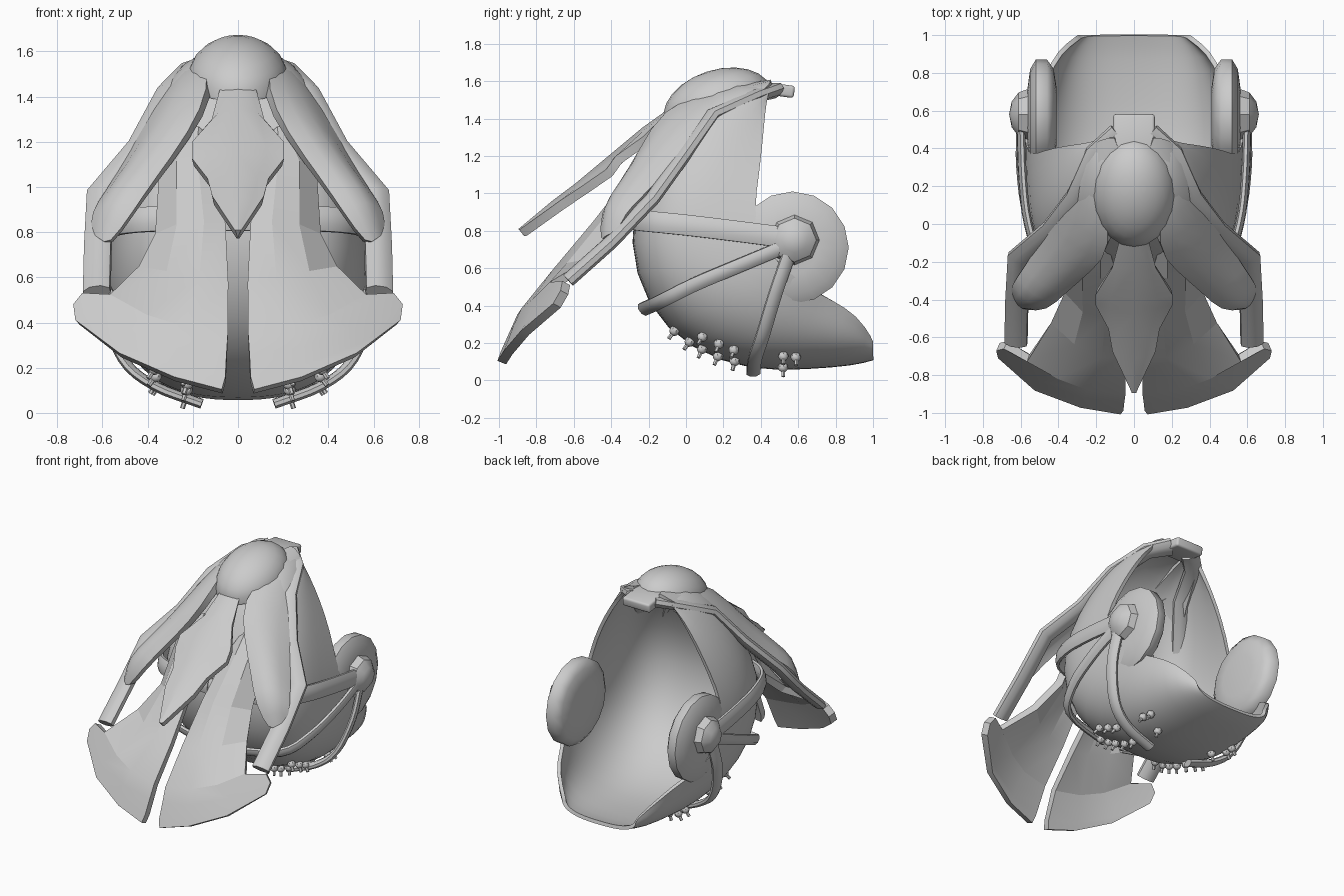
import bpy, bmesh, math
from mathutils import Vector, Matrix
from mathutils.bvhtree import BVHTree

cube = bpy.data.objects.get("Cube")
if cube:
    bpy.data.objects.remove(cube, do_unlink=True)

HEART = Vector((0, 0.3, 0.75))


def finish(name, bm, mirror=True, thick=0, smooth=0, bevel=0, angle=40):
    """Turn a bmesh into an object, apply its modifiers and shade it."""
    mesh = bpy.data.meshes.new(name)
    bm.to_mesh(mesh)
    bm.free()
    obj = bpy.data.objects.new(name, mesh)
    bpy.context.collection.objects.link(obj)
    if bevel:
        mod = obj.modifiers.new("Bevel", 'BEVEL')
        mod.width, mod.segments = bevel, 3
    if mirror:
        mod = obj.modifiers.new("Mirror", 'MIRROR')
        mod.merge_threshold = 0.002
    if smooth:
        mod = obj.modifiers.new("Subdivision", 'SUBSURF')
        mod.levels = mod.render_levels = smooth
    if thick:
        mod = obj.modifiers.new("Solidify", 'SOLIDIFY')
        mod.thickness, mod.offset = thick, 0
    bpy.ops.object.select_all(action='DESELECT')
    obj.select_set(True)
    bpy.context.view_layer.objects.active = obj
    bpy.ops.object.convert(target='MESH')
    bpy.ops.object.shade_smooth_by_angle(angle=math.radians(angle))
    return obj


def loft(rows, closed=False):
    """Skin a grid of points, row by row."""
    bm = bmesh.new()
    grid = [[bm.verts.new(p) for p in row] for row in rows]
    count = len(rows[0])
    for a, b in zip(grid, grid[1:]):
        for i in range(count if closed else count - 1):
            j = (i + 1) % count
            bm.faces.new((a[i], a[j], b[j], b[i]))
    if closed:
        bm.faces.new(grid[0][::-1])
        bm.faces.new(grid[-1])
    bmesh.ops.recalc_face_normals(bm, faces=bm.faces)
    return bm


def strap(points, width, depth, facing=None):
    """Sweep a flat eight-sided section along a path, facing out or a given way."""
    pts = [Vector(p) for p in points]
    rows = []
    for i, p in enumerate(pts):
        along = (pts[min(i + 1, len(pts) - 1)] - pts[max(i - 1, 0)]).normalized()
        out = Vector(facing) if facing else p - HEART
        out = (out - along * out.dot(along)).normalized()
        side = along.cross(out)
        turns = [math.tau * (k + 0.5) / 8 for k in range(8)]
        rows.append([p + side * math.cos(t) * width / 2 + out * math.sin(t) * depth / 2
                     for t in turns])
    return loft(rows, closed=True)


def smooth_path(points, steps=4):
    """Catmull-Rom interpolation of a short path."""
    p = [Vector(q) for q in points]
    p = [p[0] * 2 - p[1]] + p + [p[-1] * 2 - p[-2]]
    path = []
    for a, b, c, d in zip(p, p[1:], p[2:], p[3:]):
        for k in range(steps):
            t = k / steps
            path.append((b * 2 + (c - a) * t + (a * 2 - b * 5 + c * 4 - d) * t**2
                         + (b * 3 - a - c * 3 + d) * t**3) / 2)
    return path + [p[-2]]


# Shell sections: centre line (y, z), opening edge (y, z), half width, roundness
sections = [
    (.46, 1.57, .43, 1.52, .2, .8), (.25, 1.61, .42, 1.44, .27, .8),
    (.02, 1.5, .41, 1.3, .36, .7), (-.1, 1.3, .39, 1.1, .46, .6),
    (-.24, 1.03, .36, .9, .53, .55), (-.3, .75, .4, .74, .56, .55),
    (-.21, .4, .5, .62, .57, .6), (.03, .17, .6, .54, .55, .75),
    (.35, .06, .68, .48, .51, .82), (.65, .07, .78, .43, .46, .8),
    (.9, .09, .91, .35, .4, .75), (1, .12, .99, .22, .29, .75),
]
rows = []
for my, mz, ey, ez, w, power in sections:
    row = []
    for k in range(21):
        t = math.pi * (k / 20 - 0.5)
        c = max(math.cos(t), 0) ** power
        s = math.copysign(abs(math.sin(t)) ** power, t)
        row.append((w * s, ey + (my - ey) * c, ez + (mz - ez) * c))
    rows.append(row)
shell = finish("helmet_shell", loft(rows), mirror=False, thick=.025, smooth=1)

# Crown dome (upper half only) and rear tab
bm = bmesh.new()
bmesh.ops.create_uvsphere(bm, u_segments=20, v_segments=12, radius=1)
lower = [v for v in bm.verts if v.co.z < -0.1]
bmesh.ops.delete(bm, geom=lower, context='VERTS')
bm.transform(Matrix.Translation((0, .17, 1.47))
             @ Matrix.Rotation(math.radians(18), 4, 'X')
             @ Matrix.Diagonal((.225, .3, .19, 1)))
finish("crown_dome", bm, mirror=False)
bm = bmesh.new()
bmesh.ops.create_cube(bm, size=1, matrix=Matrix.Translation((0, .48, 1.555))
                      @ Matrix.Rotation(math.radians(-8), 4, 'X')
                      @ Matrix.Diagonal((.22, .2, .065, 1)))
finish("crown_tab", bm, mirror=False, bevel=.015)

# Draped side flaps: inner edge, ridge, outer edge
flap = [
    [(.06, .47, 1.58), (.13, .46, 1.59), (.21, .43, 1.53)],
    [(.15, .15, 1.55), (.23, .2, 1.53), (.29, .26, 1.45)],
    [(.11, -.12, 1.43), (.25, -.04, 1.42), (.37, .06, 1.32)],
    [(.21, -.22, 1.23), (.35, -.2, 1.25), (.47, -.08, 1.12)],
    [(.37, -.35, 1.02), (.49, -.33, 1.06), (.57, -.24, .96)],
    [(.46, -.44, .89), (.56, -.42, .95), (.63, -.32, .88)],
    [(.57, -.43, .73), (.6, -.42, .77), (.63, -.35, .79)],
]
finish("side_flap", loft(flap), thick=.05, smooth=1)

# Central pointed blade, half width mirrored
blade = [
    [(0, -.08, 1.43), (.05, -.08, 1.42), (.07, -.09, 1.41)],
    [(0, -.22, 1.33), (.08, -.22, 1.31), (.11, -.22, 1.28)],
    [(0, -.4, 1.18), (.12, -.38, 1.16), (.2, -.36, 1.18)],
    [(0, -.46, 1.13), (.12, -.43, 1.12), (.2, -.41, 1.11)],
    [(0, -.58, 1.03), (.08, -.56, 1.02), (.13, -.54, 1.02)],
    [(0, -.7, .94), (.06, -.68, .93), (.11, -.66, .94)],
    [(0, -.88, .79), (.005, -.88, .79), (.01, -.87, .79)],
]
finish("front_blade", loft(blade), thick=.05)

# Large split front plates with a folded, rounded lower flange
plate = [
    [(.15, -.1, 1.22), (.18, -.12, 1.25), (.2, -.12, 1.25), (.24, -.1, 1.23)],
    [(.1, -.25, 1.08), (.18, -.27, 1.1), (.26, -.25, 1.1), (.33, -.18, 1.08)],
    [(.06, -.47, .82), (.15, -.48, .83), (.26, -.45, .82), (.35, -.35, .78)],
    [(.045, -.69, .56), (.17, -.69, .58), (.31, -.62, .61), (.43, -.51, .63)],
    [(.045, -.88, .34), (.24, -.86, .37), (.4, -.8, .42), (.56, -.71, .51)],
    [(.05, -.92, .25), (.27, -.9, .28), (.5, -.81, .36), (.68, -.64, .52)],
    [(.055, -.965, .15), (.28, -.93, .2), (.52, -.84, .29), (.72, -.65, .47)],
    [(.07, -.985, .095), (.28, -.95, .15), (.52, -.86, .255), (.71, -.69, .4)],
]
finish("front_plate", loft(plate), thick=.05, angle=16)

# Struts from the crown down to the plate corners
strut = [(.08, .48, 1.55), (.2, .37, 1.52), (.3, .14, 1.42), (.43, -.03, 1.18),
         (.61, -.18, .97), (.62, -.4, .74), (.625, -.63, .535)]
finish("plate_strut", strap(strut, .13, .075, facing=(.2, -.7, .7)))

# Ear discs with tapered rims and faceted bosses
rings = [(.41, .15), (.425, .25), (.46, .3), (.52, .3), (.55, .25), (.565, .14)]
turns = [math.tau * k / 16 for k in range(16)]
disc = [[(x, .57 + r * math.cos(t), .71 + r * math.sin(t)) for t in turns]
        for x, r in rings]
finish("ear_disc", loft(disc, closed=True), angle=55)
bm = bmesh.new()
bmesh.ops.create_uvsphere(bm, u_segments=8, v_segments=6, radius=.135,
                          matrix=Matrix.Translation((.56, .58, .75))
                          @ Matrix.Rotation(math.pi / 2, 4, 'Y')
                          @ Matrix.Diagonal((1, 1, .75, 1)))
finish("ear_boss", bm, angle=30)

# Straps running from the ears around the shell
paths = {
    "front_strap": ([(.6, .56, .76), (.59, .25, .8), (.56, 0, .83),
                     (.48, -.2, .85), (.3, -.29, .86), (0, -.33, .86)], .12),
    "lower_strap": ([(.6, .54, .72), (.6, .3, .62), (.56, .04, .51),
                     (.44, -.14, .42), (.08, -.23, .38)], .08),
    "chin_strap": ([(.6, .56, .7), (.59, .48, .47), (.51, .41, .24),
                    (.37, .37, .12), (.16, .36, .04)], .08),
}
for name, (points, width) in paths.items():
    finish(name, strap(smooth_path(points), width, .045))

# Small pins seated on the underside, in an inner and an outer row
surface = BVHTree.FromPolygons([v.co for v in shell.data.vertices],
                               [list(p.vertices) for p in shell.data.polygons])
pins = {
    .24: [(-.08, .24), (0, .18), (.07, .13), (.15, .08), (.25, .06), (.52, .04)],
    .38: [(.08, .22), (.17, .18), (.25, .14), (.52, .1), (.59, .08)],
}
bm = bmesh.new()
for x, row in pins.items():
    for y, z in row:
        spot, normal, _, _ = surface.find_nearest(Vector((x, y, z)))
        if normal.dot(spot - HEART) < 0:
            normal = -normal
        place = Matrix.Translation(spot) @ normal.to_track_quat('Z', 'Y').to_matrix().to_4x4()
        bmesh.ops.create_uvsphere(bm, u_segments=8, v_segments=6, radius=.028,
                                  matrix=place @ Matrix.Translation((0, 0, .012)))
        bmesh.ops.create_cone(bm, cap_ends=True, segments=6, radius1=.011, radius2=.011,
                              depth=.06, matrix=place @ Matrix.Translation((0, 0, .035)))
finish("shell_pins", bm)
